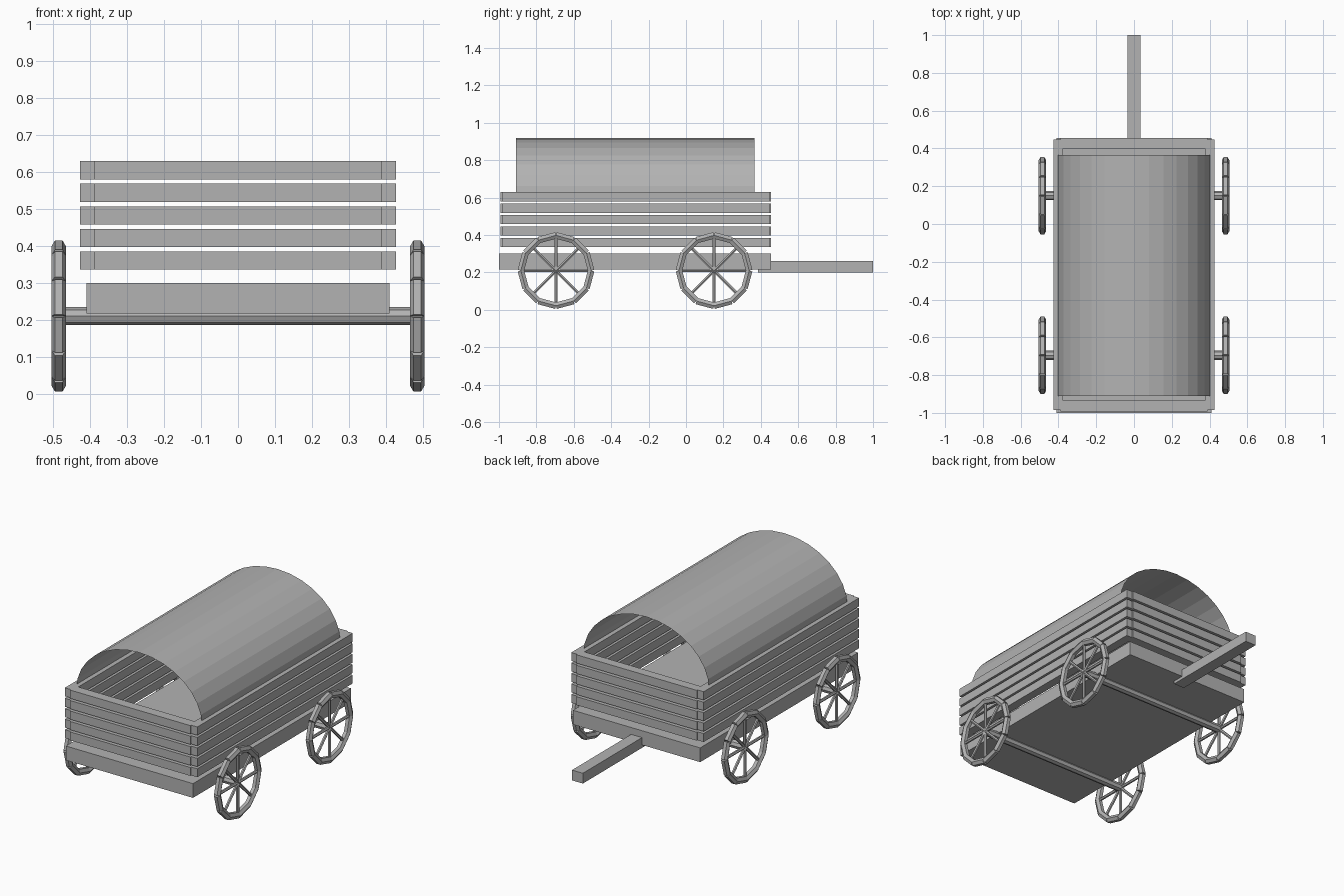
import bpy
import bmesh
from math import pi, sin, cos
from mathutils import Matrix, Vector

if "Cube" in bpy.data.objects:
    bpy.data.objects.remove(bpy.data.objects["Cube"], do_unlink=True)

grey = bpy.data.materials.new("plain_grey")
grey.use_nodes = True
grey.diffuse_color = (0.45, 0.45, 0.45, 1)
grey.node_tree.nodes["Principled BSDF"].inputs["Base Color"].default_value = (0.45, 0.45, 0.45, 1)


def finish(bm, name):
    mesh = bpy.data.meshes.new(name)
    bm.to_mesh(mesh)
    bm.free()
    mesh.materials.append(grey)
    obj = bpy.data.objects.new(name, mesh)
    bpy.context.collection.objects.link(obj)
    return obj


def box(name, x, y, z):
    """Box from its (min, max) range on each axis."""
    bm = bmesh.new()
    ranges = (x, y, z)
    centre = Vector([(a + b) / 2 for a, b in ranges])
    size = [b - a for a, b in ranges]
    bmesh.ops.create_cube(bm, size=1, matrix=Matrix.Translation(centre) @ Matrix.Diagonal((*size, 1)))
    return finish(bm, name)


def rod(bm, start, end, radius, sides, roll=0):
    """Straight prism between two points."""
    axis = end - start
    turn = axis.to_track_quat("Z", "X").to_matrix().to_4x4()
    place = Matrix.Translation((start + end) / 2) @ turn @ Matrix.Rotation(roll, 4, "Z")
    bmesh.ops.create_cone(bm, cap_ends=True, segments=sides, radius1=radius, radius2=radius,
                          depth=axis.length, matrix=place)


# Bed and draw bar
box("wagon_bed", (-0.41, 0.41), (-1.0, 0.455), (0.217, 0.30))
box("draw_bar", (-0.035, 0.035), (0.385, 1.0), (0.20, 0.26))

# Slatted walls
for i in range(5):
    z = (0.336 + i * 0.061, 0.385 + i * 0.061)
    for side, word in ((1, "left"), (-1, "right")):
        box(f"{word}_slat_{i + 1}", sorted((side * 0.375, side * 0.427)), (-0.985, 0.447), z)
    box(f"front_slat_{i + 1}", (-0.388, 0.388), (-0.992, -0.935), z)
    box(f"back_slat_{i + 1}", (-0.388, 0.388), (0.40, 0.454), z)

# Arched canopy, a thin open sheet
bm = bmesh.new()
steps = 16
rows = []
for i in range(steps + 1):
    a = pi * i / steps
    rows.append([bm.verts.new((0.405 * cos(a), y, 0.60 + 0.32 * sin(a))) for y in (-0.91, 0.365)])
for (a, b), (c, d) in zip(rows, rows[1:]):
    bm.faces.new((a, b, d, c))
bmesh.ops.recalc_face_normals(bm, faces=bm.faces)
if sum(f.normal.z for f in bm.faces) < 0:
    bmesh.ops.reverse_faces(bm, faces=bm.faces)
finish(bm, "canopy")

# Axles and spoked wheels
HUB_Z = 0.21
for y, end in ((-0.695, "front"), (0.15, "back")):
    bm = bmesh.new()
    rod(bm, Vector((-0.49, y, HUB_Z)), Vector((0.49, y, HUB_Z)), 0.024, 8)
    finish(bm, f"{end}_axle")
    for side, word in ((1, "left"), (-1, "right")):
        hub = Vector((side * 0.485, y, HUB_Z))

        def spot(angle, radius):
            return hub + radius * Vector((0, cos(angle), sin(angle)))

        bm = bmesh.new()
        for k in range(12):
            rod(bm, spot(k * pi / 6, 0.188), spot((k + 1) * pi / 6, 0.188), 0.02, 6)
        finish(bm, f"{end}_{word}_rim")
        bm = bmesh.new()
        for k in range(8):
            rod(bm, hub, spot(k * pi / 4, 0.185), 0.009, 6)
        finish(bm, f"{end}_{word}_spokes")
